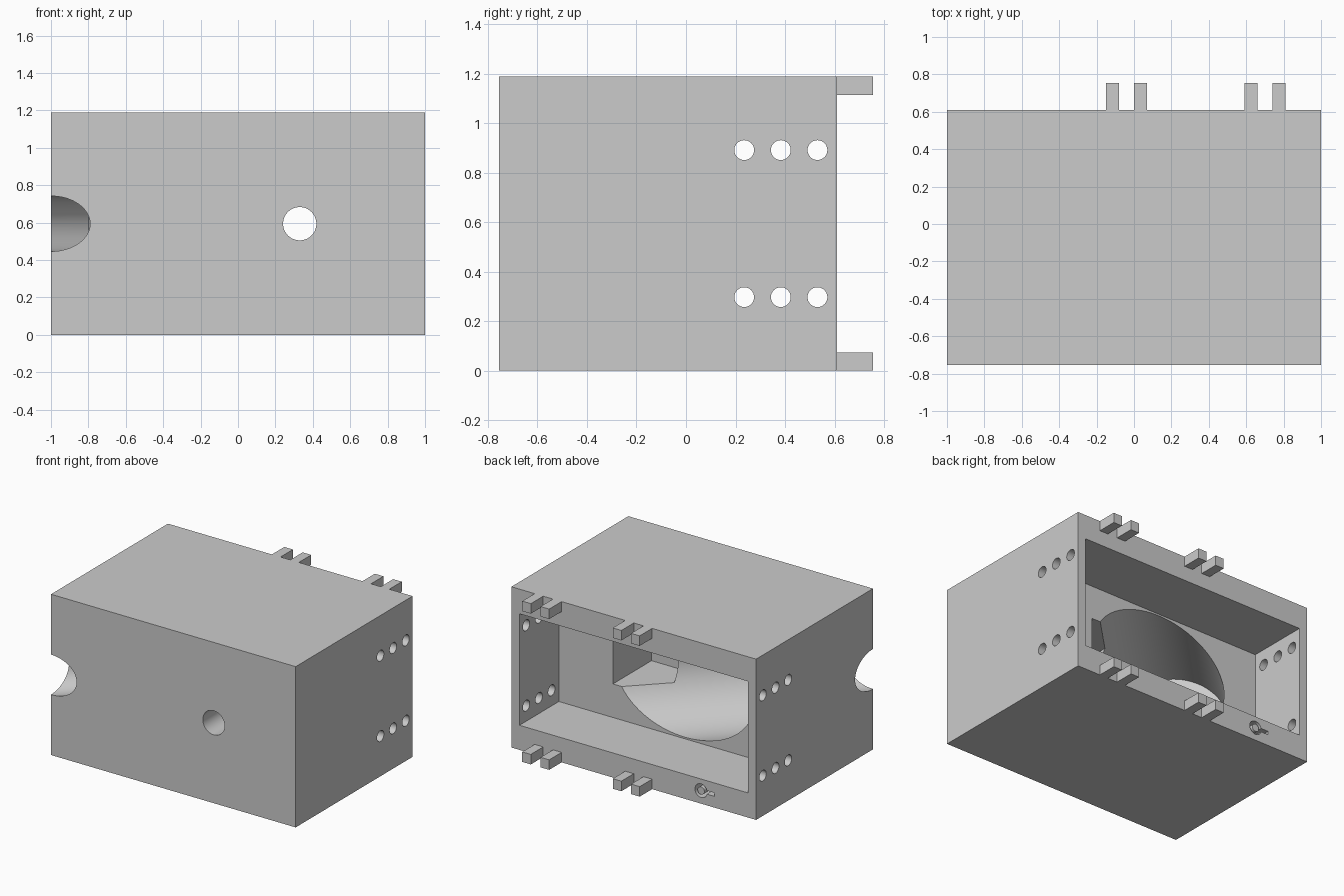
import bpy, bmesh, math
from mathutils import Matrix, Vector

if "Cube" in bpy.data.objects:
    bpy.data.objects.remove(bpy.data.objects["Cube"], do_unlink=True)

grey = bpy.data.materials.new("plain_grey")
grey.use_nodes = True
colour = (0.6, 0.6, 0.6, 1)
grey.diffuse_color = colour
grey.node_tree.nodes["Principled BSDF"].inputs["Base Color"].default_value = colour

MID_Z, BACK, FRONT, HEIGHT = 0.594, 0.61, -0.755, 1.188


def finish(name, bm):
    mesh = bpy.data.meshes.new(name)
    bm.to_mesh(mesh)
    bm.free()
    mesh.materials.append(grey)
    obj = bpy.data.objects.new(name, mesh)
    bpy.context.collection.objects.link(obj)
    return obj


def box(name, x, y, z):
    """Box from three (low, high) pairs."""
    bm = bmesh.new()
    bmesh.ops.create_cube(bm, size=1)
    for v in bm.verts:
        v.co = [lo + (c + 0.5) * (hi - lo) for c, (lo, hi) in zip(v.co, (x, y, z))]
    return finish(name, bm)


def rod(name, start, end, radius, sides=32):
    """Cylinder between two points."""
    a, b = Vector(start), Vector(end)
    turn = (b - a).to_track_quat('Z', 'Y').to_matrix().to_4x4()
    bm = bmesh.new()
    bmesh.ops.create_cone(bm, cap_ends=True, segments=sides, radius1=radius,
                          radius2=radius, depth=(b - a).length,
                          matrix=Matrix.Translation((a + b) / 2) @ turn)
    return finish(name, bm)


def cut(target, cutter):
    """Subtract the cutter, then discard it."""
    mod = target.modifiers.new("cut", 'BOOLEAN')
    mod.operation, mod.solver, mod.object = 'DIFFERENCE', 'EXACT', cutter
    bpy.context.view_layer.update()
    result = target.evaluated_get(bpy.context.evaluated_depsgraph_get())
    mesh = bpy.data.meshes.new_from_object(result)
    target.modifiers.clear()
    target.data = mesh
    bpy.data.objects.remove(cutter, do_unlink=True)


housing = box("housing", (-1, 1), (FRONT, BACK), (0, HEIGHT))

# Rear cavity and the square pocket in its floor
cut(housing, box("cavity", (-0.934, 0.934), (0.15, 0.8), (0.182, 1.006)))
cut(housing, box("pocket", (0.168, 0.492), (-0.3, 0.3), (0.43, 0.758)))


# Wide slanted bore, and the narrow one that breaks out at the front corner
def on_axis(distance):
    step = distance * math.sqrt(0.5)
    return (-1 + step, FRONT + step, MID_Z)


cut(housing, rod("wide_bore", on_axis(0.43), on_axis(1.73), 0.4, 96))
cut(housing, rod("narrow_bore", on_axis(-0.4), on_axis(0.6), 0.148, 64))

# Round hole from the front into the pocket
cut(housing, rod("front_hole", (0.33, -0.9, MID_Z), (0.33, -0.1, MID_Z), 0.089, 48))

# Three holes at two heights, through both side walls
for y in (0.235, 0.383, 0.531):
    for z in (0.297, 0.891):
        cut(housing, rod("side_holes", (-1.2, y, z), (1.2, y, z), 0.04))

# Keyhole recess in the lower rim, with its post
cut(housing, rod("key_round", (-0.55, 0.5, 0.096), (-0.55, 0.7, 0.096), 0.05))
cut(housing, box("key_slot", (-0.66, -0.55), (0.5, 0.7), (0.083, 0.109)))
post = rod("key_post", (-0.55, 0.49, 0.096), (-0.55, BACK, 0.096), 0.028)

# Hinge lugs along the top and bottom of the back
for x in (-0.15, 0.0, 0.59, 0.74):
    for z in (0, HEIGHT - 0.074):
        box("hinge_lug", (x, x + 0.07), (BACK, 0.755), (z, z + 0.074))

# Smooth the round walls only
bpy.ops.object.select_all(action='DESELECT')
for obj in (housing, post):
    obj.select_set(True)
bpy.context.view_layer.objects.active = housing
bpy.ops.object.shade_smooth_by_angle(angle=math.radians(30))
